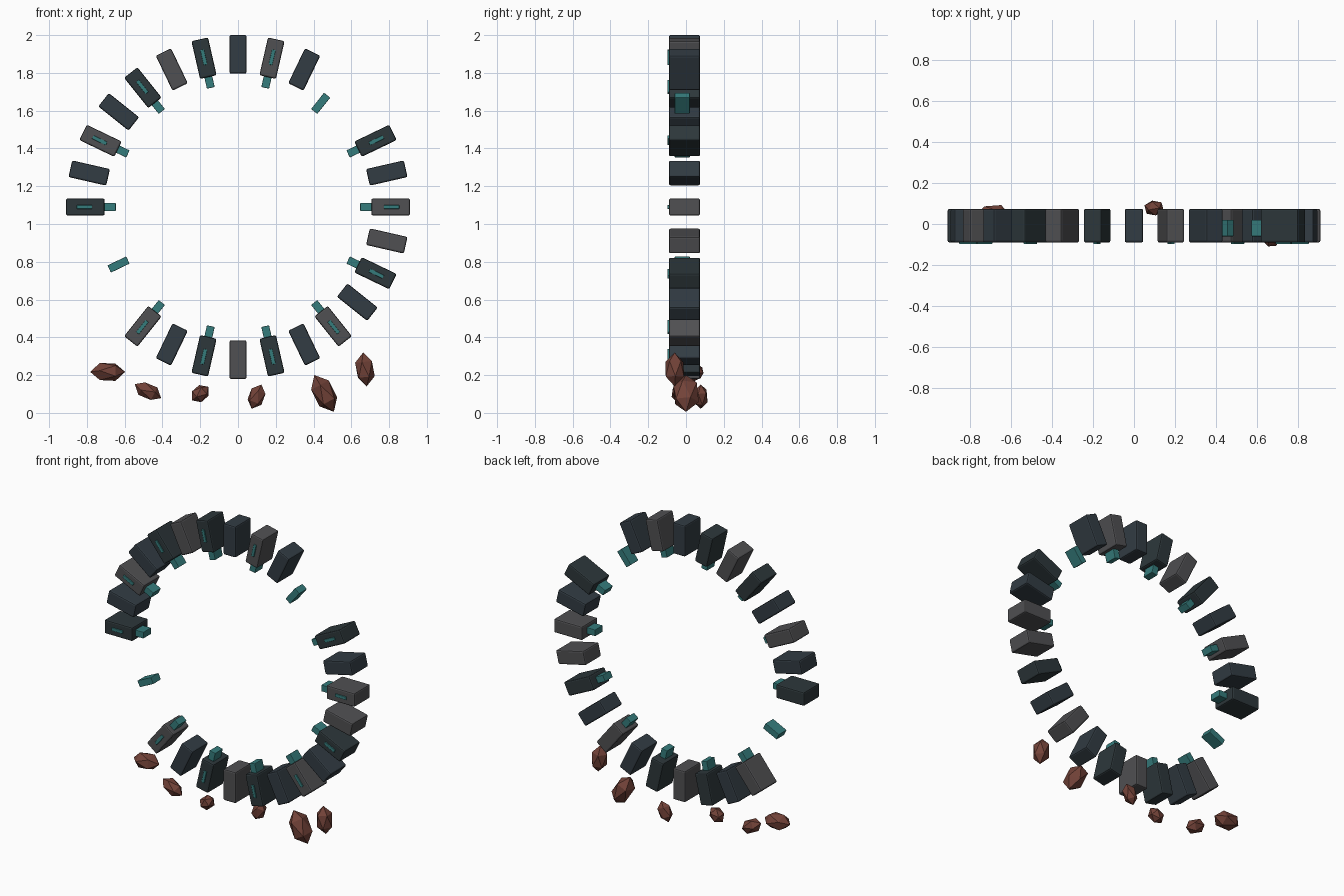
import bpy
import bmesh
from math import radians, sin, cos, tau
from mathutils import Matrix, Vector

if "Cube" in bpy.data.objects:
    bpy.data.objects.remove(bpy.data.objects["Cube"])


def material(name, rgb):
    m = bpy.data.materials.new(name)
    m.diffuse_color = (*rgb, 1)
    m.use_nodes = True
    m.node_tree.nodes["Principled BSDF"].inputs["Base Color"].default_value = m.diffuse_color
    return m


SLATE = material("slate", (0.032, 0.045, 0.057))
DARK = material("dark_slate", (0.026, 0.038, 0.043))
GREY = material("grey_stone", (0.08, 0.08, 0.085))
TEAL = material("teal", (0.036, 0.2, 0.2))
RUST = material("rust", (0.17, 0.055, 0.04))

CENTRE = Vector((0, 0, 1.09))
SLOTS = 28


def finish(bm, name, mat):
    me = bpy.data.meshes.new(name)
    bm.to_mesh(me)
    bm.free()
    ob = bpy.data.objects.new(name, me)
    bpy.context.collection.objects.link(ob)
    me.materials.append(mat)
    return ob


def ring_box(name, slot, radius, y, size, bevel, mat):
    """Bevelled box placed on the ring, its local z pointing outward."""
    bm = bmesh.new()
    bmesh.ops.create_cube(bm, size=1, matrix=Matrix.Diagonal((*size, 1)))
    bmesh.ops.bevel(bm, geom=bm.edges[:], offset=bevel, segments=2,
                    profile=0.5, affect='EDGES')
    ob = finish(bm, name, mat)
    a = tau * slot / SLOTS
    ob.location = CENTRE + Vector((radius * sin(a), y, radius * cos(a)))
    ob.rotation_euler = (0, a, 0)


# Broken ring: slots run clockwise from the top
missing = {3, 4, 18, 19, 20}
grey = {1, 7, 8, 11, 14, 17, 23, 26}
for i in range(SLOTS):
    if i not in missing:
        mat = GREY if i in grey else DARK if i % 2 else SLATE
        ring_box(f"ring_block_{i}", i, 0.808, -0.008, (0.09, 0.165, 0.205), 0.009, mat)
    if i % 2:
        # Inner tab stays even where its block is gone
        ring_box(f"inner_tab_{i}", i, 0.702, -0.02, (0.042, 0.08, 0.11), 0.003, TEAL)
        if i not in missing:
            ring_box(f"front_inlay_{i}", i, 0.813, -0.09, (0.02, 0.016, 0.082), 0.003, TEAL)

# Rubble shards: centre, length, width, depth, tilt from vertical, roll
shards = [
    ((-0.69, 0.035, 0.217), 0.185, 0.10, 0.12, 90, 10),
    ((-0.477, 0.0, 0.115), 0.158, 0.085, 0.09, 118, 35),
    ((-0.20, -0.035, 0.102), 0.112, 0.082, 0.085, 50, 20),
    ((0.098, 0.078, 0.086), 0.138, 0.086, 0.075, 22, 50),
    ((0.456, 0.0, 0.103), 0.22, 0.115, 0.14, 152, 15),
    ((0.672, -0.06, 0.23), 0.18, 0.10, 0.105, -6, 40),
]
for i, (loc, length, width, depth, tilt, roll) in enumerate(shards):
    bm = bmesh.new()
    bmesh.ops.create_icosphere(bm, subdivisions=1, radius=0.5,
                               matrix=Matrix.Rotation(radians(roll), 4, 'Z'))
    bmesh.ops.scale(bm, vec=(width * 1.08, depth * 1.08, length), verts=bm.verts)
    ob = finish(bm, f"rubble_shard_{i + 1}", RUST)
    ob.location = loc
    ob.rotation_euler = (0, radians(tilt), 0)
